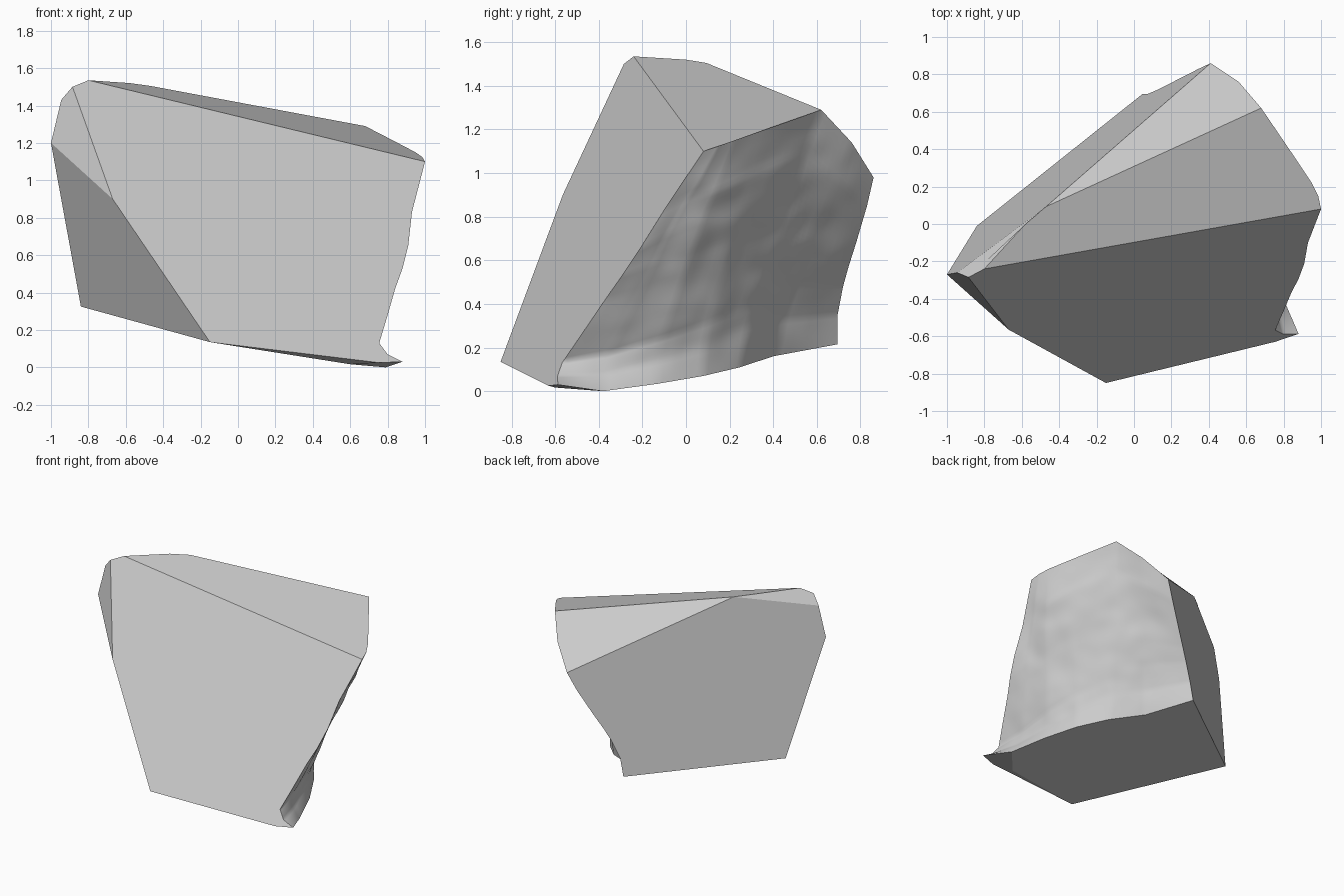
import bpy
import bmesh
from mathutils import Vector, noise

cube = bpy.data.objects.get("Cube")
if cube:
    bpy.data.objects.remove(cube, do_unlink=True)

N = 48  # samples along each side of the fractured patch


# Cut planes of the stone; each helper puts a point on its plane
def on_front(x, z):
    return Vector((x, -0.85 + 0.315 * (x + 0.15) + 0.589 * (z - 0.135), z))


def on_back(y, z):
    return Vector(((y + 0.01 + 0.155 * (z - 0.325)) / 0.777 - 0.84, y, z))


def on_base(x, y):
    return Vector((x, y, max(0, 0.135 - 0.183 * (x + 0.15) + 0.0757 * (y + 0.85))))


def on_top(x, y):
    return Vector((x, y, 1.1 + 0.352 * (y - 0.08)))


def sample(points):
    """Resample a polyline to N + 1 points, keeping its corners."""
    per = N // (len(points) - 1)
    out = [a.lerp(b, i / per) for a, b in zip(points, points[1:]) for i in range(per)]
    return out + [points[-1]]


# Corners of the flat facets
left_tip = Vector((-1, -0.27, 1.2))
left_crown = Vector((-0.945, -0.26, 1.43))
crown = Vector((-0.885, -0.285, 1.5))
peak = Vector((-0.8, -0.24, 1.535))
ridge_a = Vector((-0.58, 0, 1.52))
ridge_b = Vector((-0.47, 0.093, 1.505))
top_back = Vector((0.68, 0.62, 1.29))
back_tip = Vector((0.41, 0.86, 0.98))
back_foot = on_back(0.695, 0.215)
left_foot = Vector((-0.84, -0.01, 0.325))
front_notch = Vector((-0.67, -0.565, 0.9))
front_foot = Vector((-0.15, -0.85, 0.135))
toe_corner = on_front(0.755, 0.025)
chip = on_base(0.6, -0.6)
right_tip = Vector((1, 0.08, 1.1))
toe = on_front(0.88, 0.03)

# Four edges around the fractured side
front_edge = sample([right_tip] + [on_front(x, z) for x, z in (
    (0.93, 0.83), (0.91, 0.65), (0.88, 0.53), (0.84, 0.42),
    (0.8, 0.28), (0.755, 0.13), (0.8, 0.07))] + [toe])
base_edge = sample([toe] + [on_base(x, y) for x, y in (
    (0.79, -0.38), (0.7, -0.13), (0.59, 0.08), (0.44, 0.25), (0.23, 0.4))] + [back_foot])
top_edge = sample([right_tip] + [on_top(x, y) for x, y in (
    (0.985, 0.15), (0.95, 0.22), (0.85, 0.37))]
    + [top_back, Vector((0.56, 0.76, 1.14)), back_tip])
back_edge = sample([back_tip] + [on_back(y, z) for y, z in (
    (0.83, 0.85), (0.78, 0.68), (0.745, 0.57), (0.72, 0.48), (0.695, 0.35))] + [back_foot])


def fracture_point(i, j):
    """Span top to base, let the side edges' shapes die out inward, then roughen."""
    u, v = i / N, j / N
    p = top_edge[i].lerp(base_edge[i], v)
    p += (front_edge[j] - right_tip.lerp(toe, v)) * (1 - u) ** 2
    p += (back_edge[j] - back_tip.lerp(back_foot, v)) * u ** 2
    fade = min(1, 8 * u * (1 - u)) * min(1, 8 * v * (1 - v))
    bump = 0.025 * noise.noise(p * 2.5) + 0.008 * noise.noise(p * 8)
    return p + Vector((0.8, 0.55, -0.2)) * bump * fade


bm = bmesh.new()

# Fractured side, smooth shaded
grid = [[bm.verts.new(fracture_point(i, j)) for j in range(N + 1)] for i in range(N + 1)]
for i in range(N):
    for j in range(N):
        face = bm.faces.new((grid[i][j], grid[i + 1][j], grid[i + 1][j + 1], grid[i][j + 1]))
        face.smooth = True

# Flat facets
s = N // 6
facets = [
    [peak, crown, front_notch, front_foot, toe_corner] + front_edge[::-1],
    [peak, ridge_a, ridge_b] + top_edge[:4 * s + 1][::-1],
    [ridge_b] + top_edge[4 * s:],
    [left_tip, left_crown, ridge_b] + back_edge + [left_foot],
    [left_crown, crown, peak, ridge_a, ridge_b],
    [left_tip, left_crown, crown, front_notch],
    [left_tip, front_notch, front_foot, left_foot],
    [front_foot, toe_corner] + base_edge[:s + 1] + [chip],
    [front_foot, chip] + base_edge[s:] + [left_foot],
]
for points in facets:
    bm.faces.new([bm.verts.new(p) for p in points])

# Weld the facets together and keep their borders crisp
bmesh.ops.remove_doubles(bm, verts=bm.verts[:], dist=0.0005)
bmesh.ops.recalc_face_normals(bm, faces=bm.faces[:])
for edge in bm.edges:
    edge.smooth = all(f.smooth for f in edge.link_faces)

mesh = bpy.data.meshes.new("stone_chunk")
bm.to_mesh(mesh)
bm.free()

# Single grey stone colour
stone = bpy.data.materials.new("stone_grey")
stone.use_nodes = True
grey = (0.6, 0.6, 0.6, 1)
stone.diffuse_color = grey
stone.node_tree.nodes["Principled BSDF"].inputs["Base Color"].default_value = grey
mesh.materials.append(stone)

chunk = bpy.data.objects.new("stone_chunk", mesh)
bpy.context.collection.objects.link(chunk)
